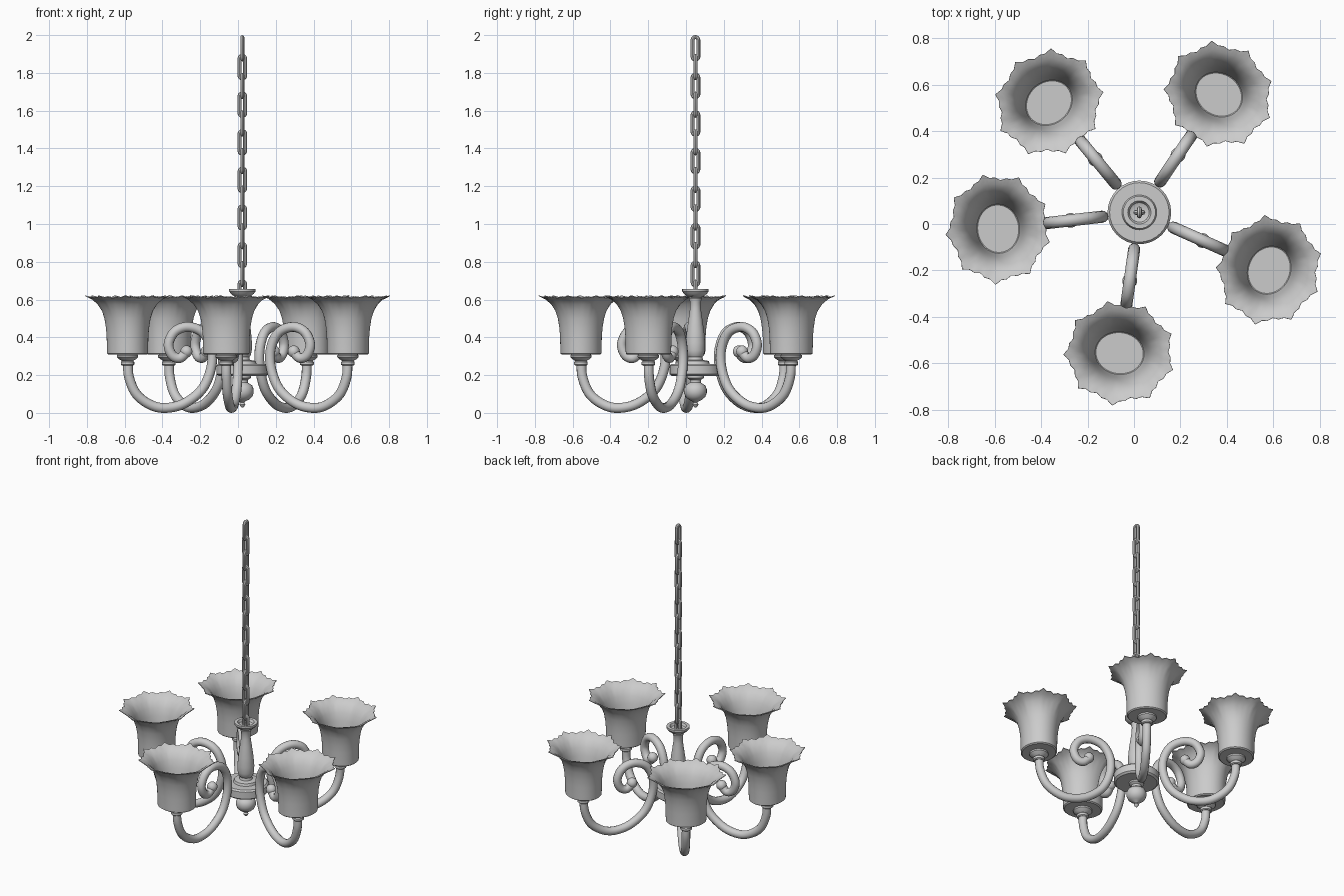
import bpy, bmesh, math
from mathutils import Matrix, Vector

cube = bpy.data.objects.get("Cube")
if cube:
    bpy.data.objects.remove(cube, do_unlink=True)

mat = bpy.data.materials.new("grey metal")
mat.use_nodes = True
grey = (0.6, 0.6, 0.6, 1)
mat.diffuse_color = grey
mat.node_tree.nodes["Principled BSDF"].inputs["Base Color"].default_value = grey

CENTRE = Vector((0.023, 0.05, 0))


def finish(name, bm, matrix):
    bmesh.ops.remove_doubles(bm, verts=bm.verts, dist=1e-5)
    bmesh.ops.recalc_face_normals(bm, faces=bm.faces)
    mesh = bpy.data.meshes.new(name)
    bm.to_mesh(mesh)
    bm.free()
    mesh.materials.append(mat)
    ob = bpy.data.objects.new(name, mesh)
    ob.matrix_world = matrix
    bpy.context.collection.objects.link(ob)
    bpy.ops.object.select_all(action='DESELECT')
    ob.select_set(True)
    bpy.context.view_layer.objects.active = ob
    bpy.ops.object.shade_smooth_by_angle(angle=math.radians(35))
    return ob


def skin(bm, rings, closed=False):
    """Bridge equal rings of points with quads."""
    rows = [[bm.verts.new(p) for p in ring] for ring in rings]
    pairs = list(zip(rows, rows[1:]))
    if closed:
        pairs.append((rows[-1], rows[0]))
    for a, b in pairs:
        n = len(a)
        for i in range(n):
            j = (i + 1) % n
            bm.faces.new((a[i], a[j], b[j], b[i]))
    if not closed:
        bm.faces.new(rows[0])
        bm.faces.new(rows[-1])


def lathe(name, profile, matrix, sides=32, warp=None):
    """Revolve (radius, height) points; warp may reshape each point."""
    bm = bmesh.new()
    rings = []
    for r, z in profile:
        ring = []
        for i in range(sides):
            a = math.tau * i / sides
            p = Vector((r * math.cos(a), r * math.sin(a), z))
            ring.append(warp(p, a, r) if warp else p)
        rings.append(ring)
    skin(bm, rings)
    return finish(name, bm, matrix)


def smooth_path(points, steps=6):
    """Catmull-Rom curve through the points."""
    pts = [Vector(p) for p in points]
    pts = [2 * pts[0] - pts[1]] + pts + [2 * pts[-1] - pts[-2]]
    out = []
    for a, b, c, d in zip(pts, pts[1:], pts[2:], pts[3:]):
        for s in range(steps):
            t = s / steps
            out.append(0.5 * (2 * b + (c - a) * t + (2 * a - 5 * b + 4 * c - d) * t * t
                              + (3 * b - a - 3 * c + d) * t ** 3))
    return out + [pts[-2]]


def tube(name, path, radius, matrix, sides=12, closed=False):
    """Round tube along a path lying in the local xz plane."""
    bm = bmesh.new()
    n = len(path)
    rings = []
    for i, p in enumerate(path):
        before = path[i - 1] if closed or i else p
        after = path[(i + 1) % n] if closed or i < n - 1 else p
        t = (after - before).normalized()
        side = Vector((-t.z, 0, t.x))
        rings.append([p + radius * (math.cos(a) * side + math.sin(a) * Vector((0, 1, 0)))
                      for a in (math.tau * k / sides for k in range(sides))])
    skin(bm, rings, closed)
    return finish(name, bm, matrix)


# Central column, hub and chain cup
here = Matrix.Translation(CENTRE)
lathe("hub", [(.03, .195), (.125, .195), (.137, .205), (.137, .25), (.128, .26),
              (.075, .26), (.07, .275), (.04, .28), (.036, .30)], here)
lathe("column", [(.036, .295), (.044, .305), (.05, .33), (.051, .37), (.046, .43),
                 (.036, .50), (.029, .55), (.028, .585), (.034, .605), (.028, .615)], here, 24)
lathe("chain_cup", [(.028, .61), (.045, .618), (.06, .63), (.07, .643), (.07, .655),
                    (.05, .655), (.042, .64), (.03, .635)], here)
lathe("lower_bulb", [(.045, .197), (.045, .185), (.03, .175), (.03, .16), (.052, .145),
                     (.06, .125), (.06, .105), (.052, .085), (.035, .07), (.018, .062),
                     (.01, .055), (.016, .045), (.012, .037), (.003, .028)], here, 24)

# Chain of alternating oval links
half, bend = .044, .0155
link = []
for k in range(16):
    a = math.tau * (k + .5) / 16
    link.append(Vector((bend * math.cos(a), 0,
                        bend * math.sin(a) + math.copysign(half, math.sin(a)))))
for i in range(14):
    turn = Matrix.Rotation(math.pi / 2 * (1 - i % 2), 4, 'Z')
    spot = Matrix.Translation(CENTRE + Vector((0, 0, 1.93 - .0995 * i)))
    tube("chain_link", link, .0105, spot @ turn, 8, closed=True)

# Arm path, shade and holder profiles as (distance from column, height)
ARM = [(.61, .27), (.604, .19), (.565, .10), (.49, .043), (.41, .026), (.31, .05),
       (.215, .125), (.167, .235), (.165, .34), (.21, .425), (.29, .455), (.36, .43),
       (.393, .365), (.375, .307), (.335, .29), (.3, .318)]
HOLDER = [(.03, .25), (.036, .255), (.036, .27), (.03, .275), (.046, .285),
          (.057, .295), (.057, .305), (.045, .312)]
SHADE = [(.10, .308), (.108, .314), (.109, .34), (.11, .40), (.114, .45), (.122, .50),
         (.135, .54), (.157, .575), (.184, .60), (.212, .613),
         (.211, .617), (.182, .606), (.153, .582), (.130, .547), (.115, .50), (.106, .45),
         (.10, .40), (.092, .335), (.088, .332)]


def ruffle(p, a, r):
    """Oval plan with nine pointed petals growing toward the rim."""
    grow = max(0, (r - .125) / .087) ** 1.5
    petal = .5 - abs(math.sin(4.5 * a))
    d = r + grow * (.024 * petal + .004 * math.cos(27 * a))
    lift = grow * (.006 * petal + .003 * math.cos(27 * a))
    return Vector((d * math.cos(a), (d + .014) * math.sin(a), p.z + lift))


arm_path = smooth_path([(r, 0, z) for r, z in ARM])
for degrees in (262, 186.6, 129.5, 56, 336):
    frame = here @ Matrix.Rotation(math.radians(degrees), 4, 'Z')
    seat = frame @ Matrix.Translation((.612, 0, 0))
    tube("arm", arm_path, .026, frame)
    ball = bmesh.new()
    bmesh.ops.create_uvsphere(ball, u_segments=16, v_segments=10, radius=.032)
    finish("arm_scroll_ball", ball, frame @ Matrix.Translation((.298, 0, .325)))
    lathe("shade_holder", HOLDER, seat, 24)
    lathe("shade", SHADE, seat, 108, ruffle)
